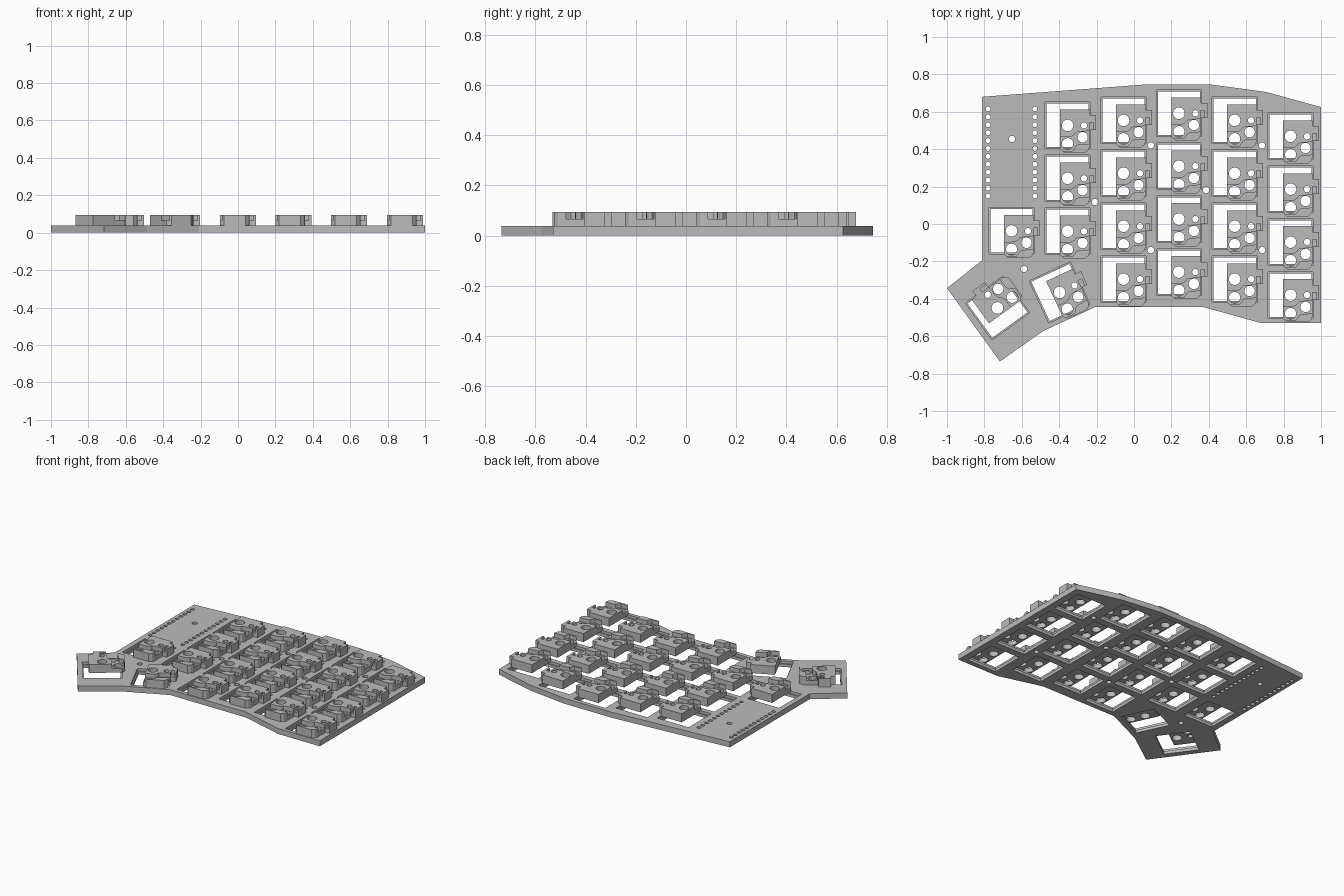
import bpy, bmesh, math
from mathutils import Matrix, Vector

cube = bpy.data.objects.get("Cube")
if cube:
    bpy.data.objects.remove(cube, do_unlink=True)

grey = bpy.data.materials.new("plain grey")
grey.use_nodes = True
grey.diffuse_color = (0.5, 0.5, 0.5, 1)
grey.node_tree.nodes["Principled BSDF"].inputs["Base Color"].default_value = (0.5, 0.5, 0.5, 1)

PLATE_TOP, POCKET, TOP = 0.038, 0.066, 0.095


def circle(x, y, r, n=24):
    return [(x + r * math.cos(2 * math.pi * i / n), y + r * math.sin(2 * math.pi * i / n)) for i in range(n)]


def rect(x0, x1, y0, y1):
    return [(x0, y0), (x1, y0), (x1, y1), (x0, y1)]


def add_slab(bm, loops, z0, z1):
    """Flat slab between two heights: first loop is the outline, the rest are holes."""
    curve = bpy.data.curves.new("slab", "CURVE")
    curve.dimensions, curve.fill_mode = "2D", "BOTH"
    curve.extrude = (z1 - z0) / 2
    for loop in loops:
        spline = curve.splines.new("POLY")
        spline.points.add(len(loop) - 1)
        for point, (x, y) in zip(spline.points, loop):
            point.co = (x, y, 0, 1)
        spline.use_cyclic_u = True
    helper = bpy.data.objects.new("slab", curve)
    mesh = bpy.data.meshes.new_from_object(helper)
    part = bmesh.new()
    part.from_mesh(mesh)
    bmesh.ops.remove_doubles(part, verts=part.verts, dist=1e-5)
    bmesh.ops.recalc_face_normals(part, faces=part.faces)
    bmesh.ops.translate(part, verts=part.verts, vec=(0, 0, (z0 + z1) / 2))
    part.to_mesh(mesh)
    part.free()
    bm.from_mesh(mesh)
    bpy.data.objects.remove(helper)
    bpy.data.curves.remove(curve)
    bpy.data.meshes.remove(mesh)


def finish(bm, name):
    mesh = bpy.data.meshes.new(name)
    bm.to_mesh(mesh)
    bm.free()
    mesh.materials.clear()
    mesh.materials.append(grey)
    for poly in mesh.polygons:
        poly.use_smooth = False
        poly.material_index = 0
    return mesh


def place(mesh, name, matrix=Matrix()):
    obj = bpy.data.objects.new(name, mesh)
    obj.matrix_world = matrix
    bpy.context.collection.objects.link(obj)


# Key positions: (x, y, turn in degrees)
keys = [(-0.655, -0.037, 0), (-0.398, -0.366, 25), (-0.73, -0.449, 126)]
columns = [(-0.355, 0.527, 3), (-0.056, 0.554, 4), (0.24, 0.592, 4), (0.538, 0.554, 4), (0.837, 0.469, 4)]
for x, y, rows in columns:
    keys += [(x, y - 0.283 * row, 0) for row in range(rows)]
frames = [Matrix.Translation((x, y, 0)) @ Matrix.Rotation(math.radians(a), 4, "Z") for x, y, a in keys]

# Plate: outline, pin rows and screw holes
outline = [(-0.813, 0.68), (0.048, 0.745), (0.417, 0.745), (0.706, 0.706), (1, 0.625), (1, -0.53),
           (0.68, -0.53), (0.374, -0.445), (-0.21, -0.445), (-0.487, -0.573), (-0.717, -0.735),
           (-1, -0.343), (-0.813, -0.195)]
small_holes = [circle(x, 0.615 - 0.0423 * i, 0.013, 12) for x in (-0.78, -0.53) for i in range(12)]
screws = [(-0.652, 0.455), (0.09, 0.42), (0.385, 0.182), (0.685, 0.42), (-0.208, 0.118),
          (0.09, -0.14), (0.685, -0.14), (-0.588, -0.24)]
small_holes += [circle(x, y, 0.017, 16) for x, y in screws]


def key_openings(half_x, half_y):
    corners = rect(-half_x, half_x, -half_y, half_y)
    return [[(frame @ Vector((x, y, 0)))[:2] for x, y in corners] for frame in frames]


# Key openings are wider in the upper half, leaving a narrow lip
bm = bmesh.new()
add_slab(bm, [outline] + small_holes + key_openings(0.113, 0.116), 0, 0.02)
add_slab(bm, [outline] + small_holes + key_openings(0.121, 0.124), 0.02, PLATE_TOP)
place(finish(bm, "plate"), "plate")

# Socket holder: floor with four pin holes
stem, peg = circle(0, 0, 0.031), circle(0.088, 0, 0.017, 16)
pins = [circle(0.08, -0.063, 0.028), circle(0, -0.098, 0.03)]
bm = bmesh.new()
floor = [(-0.04, 0.085), (0.117, 0.085), (0.117, -0.115), (0.112, -0.13), (0.095, -0.145),
         (-0.02, -0.145), (-0.04, -0.125)]
add_slab(bm, [floor, stem, peg] + pins, PLATE_TOP - 0.002, POCKET)

# Raised body and lower wall around the curved socket pocket
body = [(-0.04, 0.085), (0.117, 0.085), (0.117, -0.03), (0.06, -0.034), (0.045, -0.038),
        (0.035, -0.05), (0.02, -0.06), (-0.04, -0.062)]
add_slab(bm, [body, stem, peg], POCKET, TOP)
wall = [(0.117, -0.098), (0.06, -0.102), (0.045, -0.108), (0.035, -0.125), (0.025, -0.136),
        (-0.029, -0.136), (-0.02, -0.145), (0.095, -0.145), (0.112, -0.13), (0.117, -0.115)]
add_slab(bm, [wall], POCKET, TOP)

# Side clip with a wire slot
add_slab(bm, [rect(0.117, 0.152, -0.025, 0.055)], PLATE_TOP - 0.002, POCKET)
add_slab(bm, [rect(0.117, 0.152, 0.015, 0.055)], POCKET, TOP)
add_slab(bm, [rect(0.138, 0.152, -0.025, 0.015)], POCKET, TOP)
holder = finish(bm, "socket_holder")
for i, frame in enumerate(frames):
    place(holder, f"socket_holder_{i + 1}", frame)
